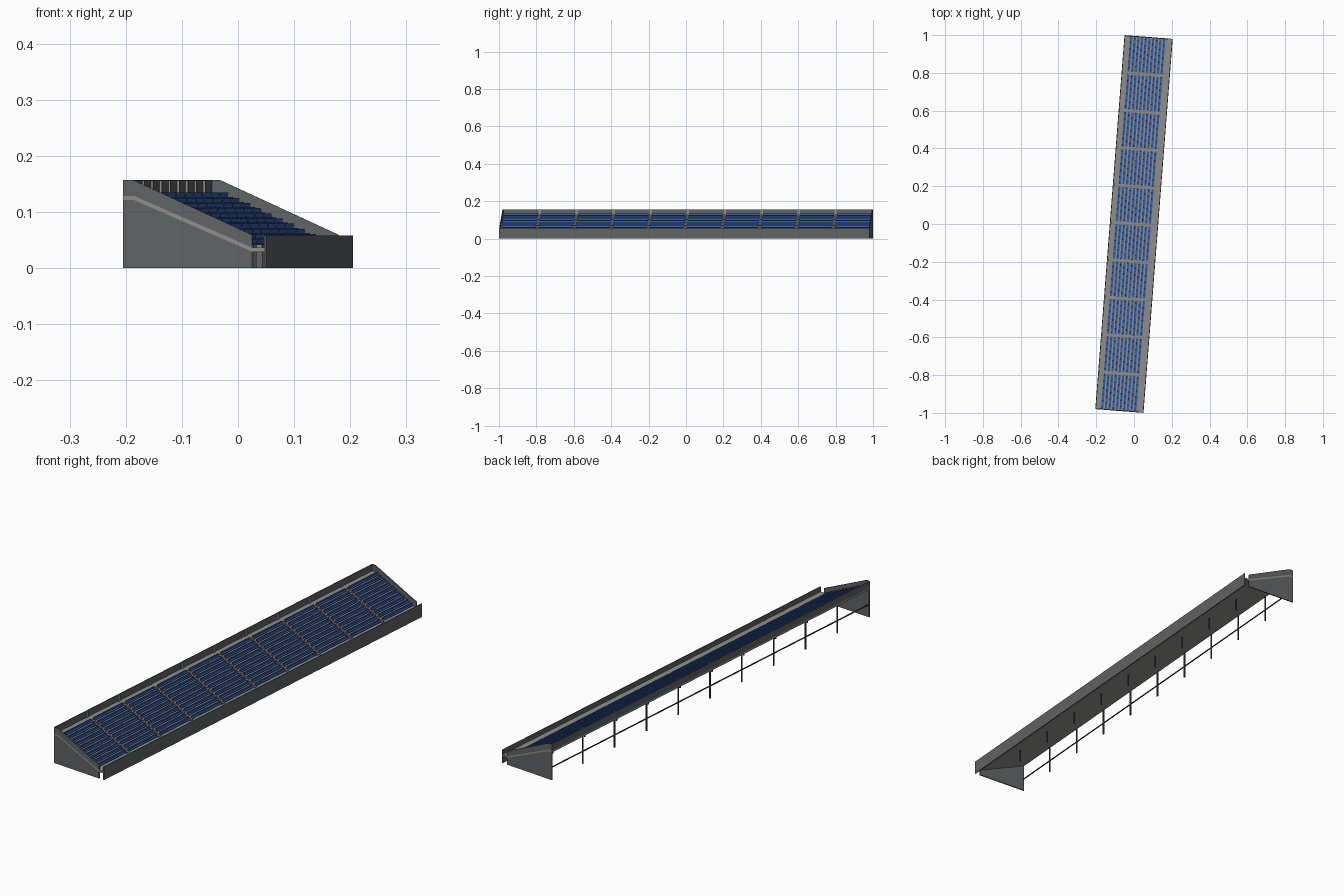
import bpy, bmesh, math

cube = bpy.data.objects.get("Cube")
if cube:
    bpy.data.objects.remove(cube, do_unlink=True)

TURN = -math.radians(4.47)      # whole stand is turned slightly about z
HALF = 0.993                    # half length
BACK, FRONT = -0.128, 0.128     # across
END_FRONT = 0.103               # front edge of end walls
ROWS, RUN, RISE = 10, 0.0195, 0.0092
FLOOR, NOSE = 0.037, 0.1        # first tread height, first tread front
SECTIONS = 10
AISLE = 0.016
SPACING = 2 * HALF / SECTIONS
AISLES = [-HALF + SPACING * i for i in range(1, SECTIONS)]


def material(name, color):
    m = bpy.data.materials.new(name)
    m.use_nodes = True
    m.diffuse_color = (*color, 1)
    bsdf = m.node_tree.nodes["Principled BSDF"]
    bsdf.inputs["Base Color"].default_value = (*color, 1)
    bsdf.inputs["Roughness"].default_value = 0.8
    return m


concrete = material("concrete", (0.27, 0.27, 0.26))
cladding = material("grey cladding", (0.12, 0.125, 0.13))
seat_blue = material("seat blue", (0.035, 0.11, 0.40))
steel = material("dark steel", (0.06, 0.06, 0.065))


def rect(x0, x1, z0, z1):
    return [(x0, z0), (x1, z0), (x1, z1), (x0, z1)]


def build(name, mat, prisms):
    """Each prism is (cross-section points, start y, end y)."""
    bm = bmesh.new()
    for pts, y0, y1 in prisms:
        a = [bm.verts.new((x, y0, z)) for x, z in pts]
        b = [bm.verts.new((x, y1, z)) for x, z in pts]
        bm.faces.new(a)
        bm.faces.new(b[::-1])
        for i in range(len(pts)):
            j = (i + 1) % len(pts)
            bm.faces.new((a[i], b[i], b[j], a[j]))
    bmesh.ops.recalc_face_normals(bm, faces=bm.faces)
    mesh = bpy.data.meshes.new(name)
    bm.to_mesh(mesh)
    bm.free()
    mesh.materials.append(mat)
    obj = bpy.data.objects.new(name, mesh)
    obj.rotation_euler.z = TURN
    bpy.context.collection.objects.link(obj)
    return obj


def both_ends(pts, thick, inset=0.0):
    outer = HALF - inset
    return [(pts, -outer, -outer + thick), (pts, outer - thick, outer)]


# Stepped deck with a sloping underside
deck = [(BACK, 0.121), (-0.108, 0.113), (0.088, 0.029), (0.125, 0.029), (0.125, FLOOR)]
for k in range(ROWS):
    x = NOSE - RUN * (k + 1)
    deck += [(x, FLOOR + RISE * k), (x, FLOOR + RISE * (k + 1))]
deck.append((BACK, FLOOR + RISE * ROWS))
build("stepped_deck", concrete, [(deck, -HALF + 0.001, HALF - 0.001)])

# End walls: lower wall, pale deck edge, upper parapet
low = [(BACK, 0.121), (-0.108, 0.121), (END_FRONT, 0.029)]
high = [(END_FRONT, 0.0365), (-0.108, 0.1285), (BACK, 0.1285)]
top = [(BACK, 0.157), (-0.11, 0.157), (END_FRONT, 0.059)]
build("end_lower_wall", cladding,
      both_ends([(BACK, 0), *low, (END_FRONT, 0)], 0.005))
build("end_deck_edge", concrete,
      both_ends(low + [(0.125, 0.029), (0.125, 0.0365)] + high, 0.005))
build("end_parapet", cladding, both_ends(high[::-1] + top[::-1], 0.005))

# Long walls
build("front_wall", cladding, [(rect(0.124, FRONT, 0, 0.058), -HALF, HALF)])
build("back_wall", cladding, [(rect(BACK, -0.124, 0.121, 0.157), -HALF, HALF)])

# Seat rows, split by the aisles
seats = []
for s in range(SECTIONS):
    y0 = -HALF + SPACING * s + (AISLE / 2 if s else 0.007)
    y1 = -HALF + SPACING * (s + 1) - (AISLE / 2 if s < SECTIONS - 1 else 0.007)
    for k in range(ROWS):
        x, z = NOSE - RUN * (k + 1), FLOOR + RISE * k
        profile = [(x - 0.002, z + 0.004), (x + 0.009, z + 0.004), (x + 0.009, z + 0.007),
                   (x + 0.0005, z + 0.007), (x, z + 0.0145), (x - 0.002, z + 0.0145)]
        seats.append((profile, y0, y1))
build("seat_rows", seat_blue, seats)

# Aisle half steps and the blocks at the top of each aisle
steps, blocks = [], []
for y in AISLES:
    for k in range(ROWS):
        x, z = NOSE - RUN * (k + 1), FLOOR + RISE * k
        steps.append((rect(x, x + RUN / 2, z, z + RISE / 2), y - AISLE / 2, y + AISLE / 2))
    blocks.append((rect(-0.124, -0.12, 0.128, 0.156), y - 0.007, y + 0.007))
build("aisle_steps", concrete, steps)
build("aisle_top_blocks", concrete, blocks)

# Supporting posts and the long rail under the back
posts = []
for y in AISLES:
    posts.append((rect(-0.126, -0.121, 0, 0.122), y - 0.0025, y + 0.0025))
    posts.append((rect(0.028, 0.033, 0, 0.056), y - 0.0025, y + 0.0025))
build("support_posts", steel, posts)
build("back_rail", steel, [(rect(-0.1255, -0.1215, 0.052, 0.056), -HALF + 0.004, HALF - 0.004)])
